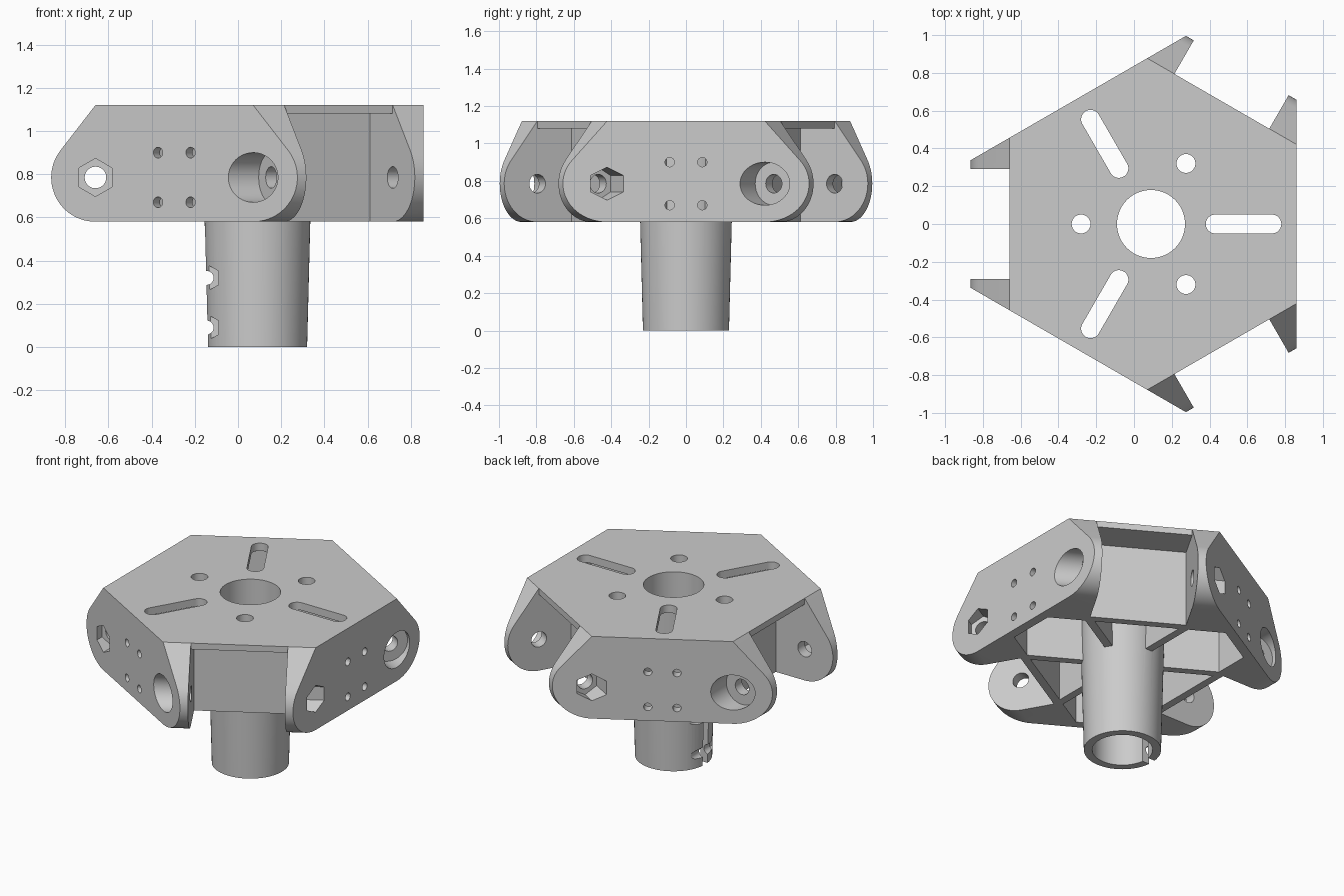
import bpy
import math
from math import cos, sin, radians
from mathutils import Matrix

if "Cube" in bpy.data.objects:
    bpy.data.objects.remove(bpy.data.objects["Cube"], do_unlink=True)

AXIS = Matrix.Translation((0.09, 0, 0))
PLATES = (0, 120, 240)      # directions of the outer plates
GAPS = (180, 60, -60)       # directions of the pivot gaps
BOTTOM, TOP, PIVOT_D, PIVOT_Z = 0.58, 1.12, 0.75, 0.785


def facing(angle):
    """Frame turned about the hub axis: local x points outward."""
    return AXIS @ Matrix.Rotation(radians(angle), 4, 'Z')


def side(angle):
    """Frame whose profile lies in (outward, up), extruded sideways."""
    return facing(angle) @ Matrix.Rotation(radians(90), 4, 'X')


def arc(x, y, r, a0, a1, n=24):
    return [(x + r * cos(radians(a0 + (a1 - a0) * i / n)),
             y + r * sin(radians(a0 + (a1 - a0) * i / n))) for i in range(n + 1)]


def circle(x, y, r, n=40):
    return arc(x, y, r, 0, 360, n)[:-1]


def hexagon(x, y, r):
    return arc(x, y, r, 90, 450, 6)[:-1]


def rect(x0, x1, h):
    return [(x0, -h), (x1, -h), (x1, h), (x0, h)]


def loft(name, low, high, z0, z1, matrix):
    n = len(low)
    verts = [(x, y, z0) for x, y in low] + [(x, y, z1) for x, y in high]
    faces = [tuple(reversed(range(n))), tuple(range(n, 2 * n))]
    faces += [(i, (i + 1) % n, n + (i + 1) % n, n + i) for i in range(n)]
    mesh = bpy.data.meshes.new(name)
    mesh.from_pydata(verts, [], faces)
    mesh.transform(matrix)
    obj = bpy.data.objects.new(name, mesh)
    bpy.context.collection.objects.link(obj)
    return obj


def prism(points, z0, z1, matrix, name="helper"):
    return loft(name, points, points, z0, z1, matrix)


def combine(target, tool, operation='DIFFERENCE'):
    mod = target.modifiers.new("shape", 'BOOLEAN')
    mod.operation, mod.solver, mod.object = operation, 'EXACT', tool
    bpy.context.view_layer.objects.active = target
    bpy.ops.object.modifier_apply(modifier=mod.name)
    bpy.data.objects.remove(tool, do_unlink=True)


# Main body: triangular prism trimmed by the rounded lug profile
body = prism([(1.54 * cos(radians(a)), 1.54 * sin(radians(a))) for a in (60, 180, 300)],
             0.4, 1.3, AXIS, "bracket_body")
lug = ([(-2, BOTTOM)] + arc(PIVOT_D, PIVOT_Z, 0.205, -90, 37.7)
       + [(PIVOT_D, TOP), (-2, TOP)])
for a in GAPS:
    combine(body, prism(lug, -3, 3, side(a)), 'INTERSECT')

# Pivot gaps under a thin top flap
for a in GAPS:
    combine(body, prism(rect(0.54, 1.2, 0.29), 0.4, 1.08, facing(a)))
    combine(body, prism(rect(PIVOT_D, 1.2, 0.29), 0.4, 1.3, facing(a)))

# Hollow underside, bounded by the plates and the gap walls
plate_in, wall_in = 0.71, 0.49
y = (wall_in - plate_in / 2) / sin(radians(60))
hollow = []
for a in PLATES:
    c, s = cos(radians(a)), sin(radians(a))
    hollow += [(plate_in * c - t * s, plate_in * s + t * c) for t in (-y, y)]
combine(body, prism(hollow, 0.4, 1.07, AXIS))

# Tapered clamp tube, radial ribs and clamp ear
combine(body, loft("helper", circle(0, 0, 0.23, 64), circle(0, 0, 0.258, 64),
                   0, 1.1, AXIS), 'UNION')
for a in range(30, 390, 60):
    combine(body, prism(rect(0.22, 0.6, 0.025), BOTTOM, 1.09, facing(a)), 'UNION')
ear = ([(0.1, 0)] + arc(0.245, 0.07, 0.07, -90, 0, 10)
       + [(0.315, 0.33), (0.2, 0.77), (0.1, 0.77)])
combine(body, prism(ear, -0.13, 0.13, side(180)), 'UNION')

# Bore, clamp slit and clamp bolt holes
combine(body, prism(circle(0, 0, 0.18, 64), -0.2, 1.3, AXIS))
combine(body, prism(rect(0.1, 0.4, 0.025), -0.1, 0.56, facing(180)))
for z in (0.09, 0.32):
    combine(body, prism(circle(0.235, z, 0.032), -0.3, 0.3, side(180)))
    combine(body, prism(hexagon(0.235, z, 0.063), -0.3, -0.085, side(180)))

# Pivot holes with a nut pocket on one lug and a counterbore on the other
for a in GAPS:
    combine(body, prism(circle(PIVOT_D, PIVOT_Z, 0.05), -0.7, 0.7, side(a)))
    combine(body, prism(hexagon(PIVOT_D, PIVOT_Z, 0.088), -0.7, -0.36, side(a)))
    combine(body, prism(circle(PIVOT_D, PIVOT_Z, 0.115), 0.36, 0.7, side(a)))
    combine(body, prism(circle(0.37, 0, 0.05), 1.0, 1.3, facing(a)))

# Radial slots in the top and four screw holes in each plate
slot = arc(0.64, 0, 0.05, -90, 90) + arc(0.34, 0, 0.05, 90, 270)
for a in PLATES:
    combine(body, prism(slot, 1.0, 1.3, facing(a)))
    turned = facing(a) @ Matrix.Rotation(radians(90), 4, 'Y')
    for z in (0.67, 0.9):
        for t in (-0.087, 0.087):
            combine(body, prism(circle(-z, t, 0.025, 24), 0.65, 0.9, turned))

# Single grey finish
grey = bpy.data.materials.new("light_grey")
grey.use_nodes = True
colour = (0.6, 0.6, 0.6, 1)
grey.diffuse_color = colour
grey.node_tree.nodes["Principled BSDF"].inputs["Base Color"].default_value = colour
body.data.materials.clear()
body.data.materials.append(grey)
for poly in body.data.polygons:
    poly.material_index = 0

bpy.ops.object.select_all(action='DESELECT')
body.select_set(True)
bpy.context.view_layer.objects.active = body
bpy.ops.object.shade_smooth_by_angle(angle=radians(30))
